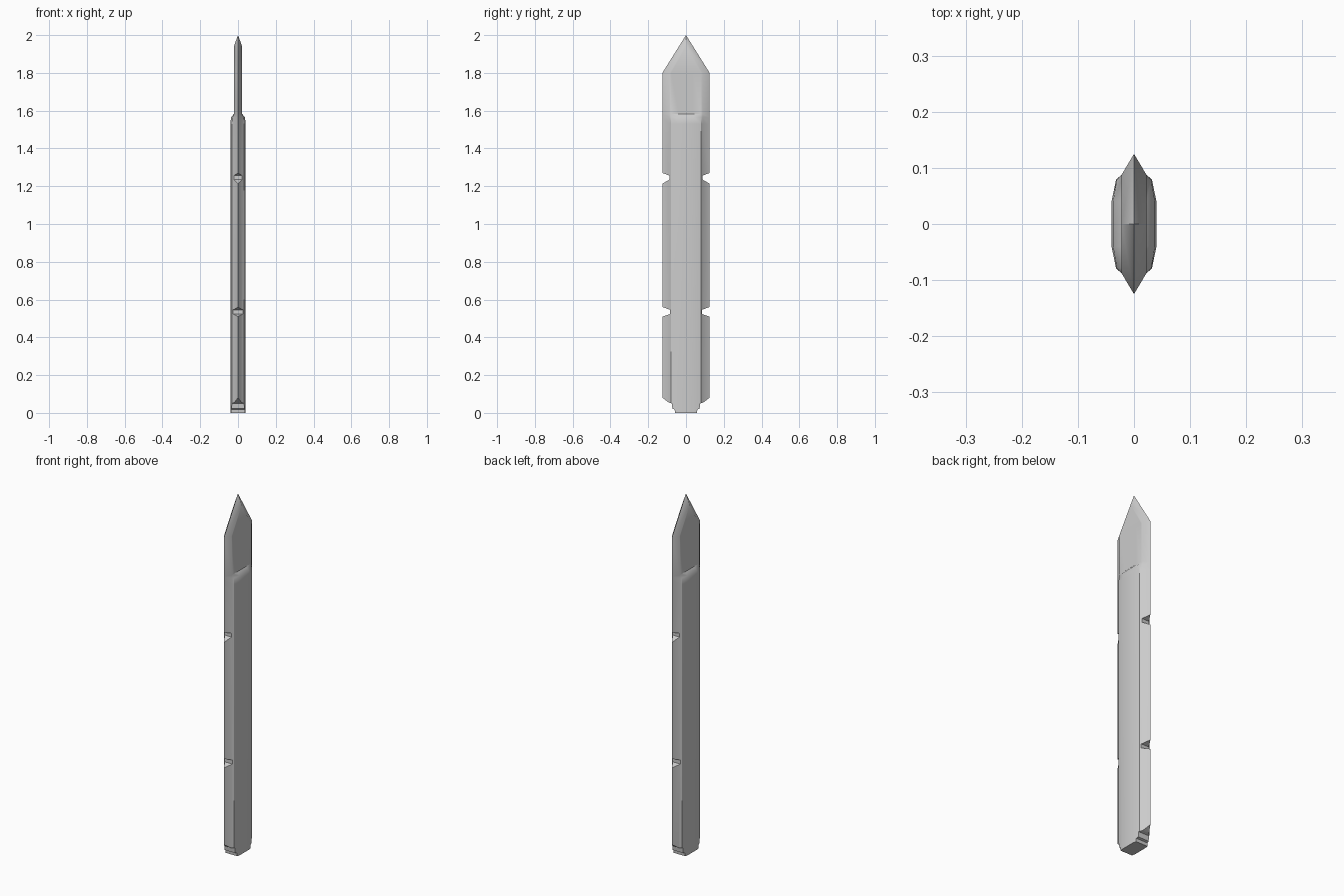
import bpy, bmesh, math

cube = bpy.data.objects.get("Cube")
if cube:
    bpy.data.objects.remove(cube, do_unlink=True)

steel = bpy.data.materials.new("grey steel")
steel.diffuse_color = (0.6, 0.6, 0.6, 1)
steel.use_nodes = True
steel.node_tree.nodes["Principled BSDF"].inputs["Base Color"].default_value = (0.6, 0.6, 0.6, 1)


def make_object(name, bm):
    bmesh.ops.recalc_face_normals(bm, faces=bm.faces)
    mesh = bpy.data.meshes.new(name)
    bm.to_mesh(mesh)
    bm.free()
    mesh.materials.append(steel)
    obj = bpy.data.objects.new(name, mesh)
    bpy.context.collection.objects.link(obj)
    return obj


FLAT = 0.022   # half thickness of the bare blade


def section(swell):
    """Outline of the blade, with its thick sides swollen by 0 to 1."""
    q = [(FLAT, 0.088), (FLAT + 0.010 * swell, 0.079), (FLAT + 0.018 * swell, 0.04)]
    right = q + [(x, -y) for x, y in reversed(q)]
    left = [(-x, -y) for x, y in right]
    return [(0, 0.125)] + right + [(0, -0.125)] + left


# Blade: thick handle section, rounded step, thin section
bm = bmesh.new()
rings = []
for z, swell in ((0, 1), (1.53, 1), (1.565, 0.85), (1.582, 0), (1.80, 0)):
    rings.append([bm.verts.new((x, y, z)) for x, y in section(swell)])
n = len(rings[0])
for a, b in zip(rings, rings[1:]):
    for i in range(n):
        j = (i + 1) % n
        bm.faces.new((a[i], a[j], b[j], b[i]))
bm.faces.new(rings[0])

# Pointed tip with the edge bevel carried up to the point
top = rings[-1]
point = bm.verts.new((0, 0, 2))
right_peak = bm.verts.new((FLAT, 0, 1.94))
left_peak = bm.verts.new((-FLAT, 0, 1.94))
bm.faces.new((top[0], top[1], right_peak, point))
bm.faces.new((top[7], point, right_peak, top[6]))
bm.faces.new((top[7], top[8], left_peak, point))
bm.faces.new((top[0], point, left_peak, top[13]))
bm.faces.new(top[1:7] + [right_peak])
bm.faces.new(top[8:14] + [left_peak])
blade = make_object("blade", bm)

# Cuts along both edges: two notches and the stepped butt
cuts = [
    [(0.14, 1.276), (0.088, 1.256), (0.088, 1.235), (0.14, 1.205)],
    [(0.14, 0.566), (0.085, 0.546), (0.085, 0.523), (0.14, 0.504)],
    [(0.14, 0.092), (0.092, 0.055), (0.075, 0.05), (0.072, 0.022),
     (0.060, 0.018), (0.057, -0.02), (0.14, -0.02)],
]
bm = bmesh.new()
for side in (1, -1):
    for profile in cuts:
        face = bm.faces.new([bm.verts.new((-0.1, side * y, z)) for y, z in profile])
        res = bmesh.ops.extrude_face_region(bm, geom=[face])
        moved = [v for v in res["geom"] if isinstance(v, bmesh.types.BMVert)]
        bmesh.ops.translate(bm, verts=moved, vec=(0.2, 0, 0))
        if not face.is_valid or len(face.link_loops if hasattr(face, "link_loops") else face.loops) == 0:
            continue
# Close any side left open by the extrusion
open_edges = [e for e in bm.edges if e.is_boundary]
if open_edges:
    bmesh.ops.holes_fill(bm, edges=open_edges)
cutter = make_object("notch_cutter", bm)
cutter.hide_render = True

mod = blade.modifiers.new("notches", 'BOOLEAN')
mod.operation = 'DIFFERENCE'
mod.solver = 'EXACT'
mod.object = cutter
bpy.ops.object.select_all(action='DESELECT')
blade.select_set(True)
bpy.context.view_layer.objects.active = blade
bpy.ops.object.modifier_apply(modifier=mod.name)
bpy.data.objects.remove(cutter, do_unlink=True)

bpy.ops.object.shade_smooth_by_angle(angle=math.radians(35))
